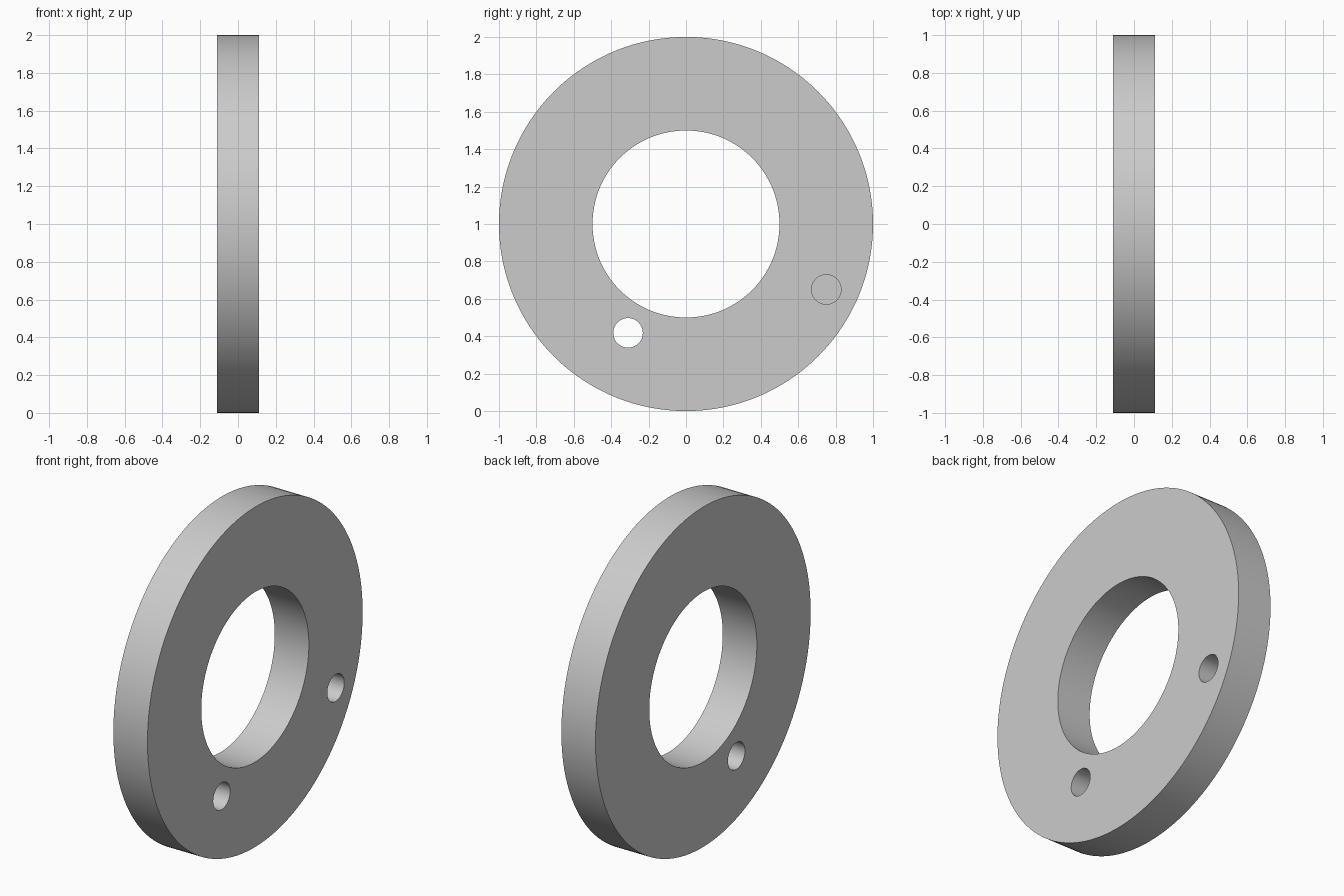
import bpy
from math import radians

if "Cube" in bpy.data.objects:
    bpy.data.objects.remove(bpy.data.objects["Cube"])

THICK = 0.222


def rod(name, radius, length, x, y, z, sides):
    """Cylinder lying along the x axis."""
    bpy.ops.mesh.primitive_cylinder_add(
        vertices=sides, radius=radius, depth=length,
        location=(x, y, z), rotation=(0, radians(90), 0))
    obj = bpy.context.object
    obj.name = name
    bpy.ops.object.transform_apply(location=False, rotation=True, scale=False)
    return obj


# Flat disc standing on its rim
disc = rod("ring_disc", 1.0, THICK, 0, 0, 1.0, 192)

# Central bore, through pin hole, and blind pin hole open on +x
blind = 0.17
cutters = [
    rod("bore_cutter", 0.5, 1.0, 0, 0, 1.0, 128),
    rod("through_hole_cutter", 0.079, 1.0, 0, -0.31, 0.418, 48),
    rod("blind_hole_cutter", 0.079, 0.5,
        THICK / 2 - blind + 0.25, 0.75, 0.65, 48),
]

bpy.ops.object.select_all(action='DESELECT')
disc.select_set(True)
bpy.context.view_layer.objects.active = disc
for cutter in cutters:
    mod = disc.modifiers.new(cutter.name, 'BOOLEAN')
    mod.operation = 'DIFFERENCE'
    mod.solver = 'EXACT'
    mod.object = cutter
    bpy.ops.object.modifier_apply(modifier=mod.name)
    bpy.data.objects.remove(cutter, do_unlink=True)

# Smooth round walls, crisp rims
bpy.ops.object.shade_smooth_by_angle(angle=radians(30))
